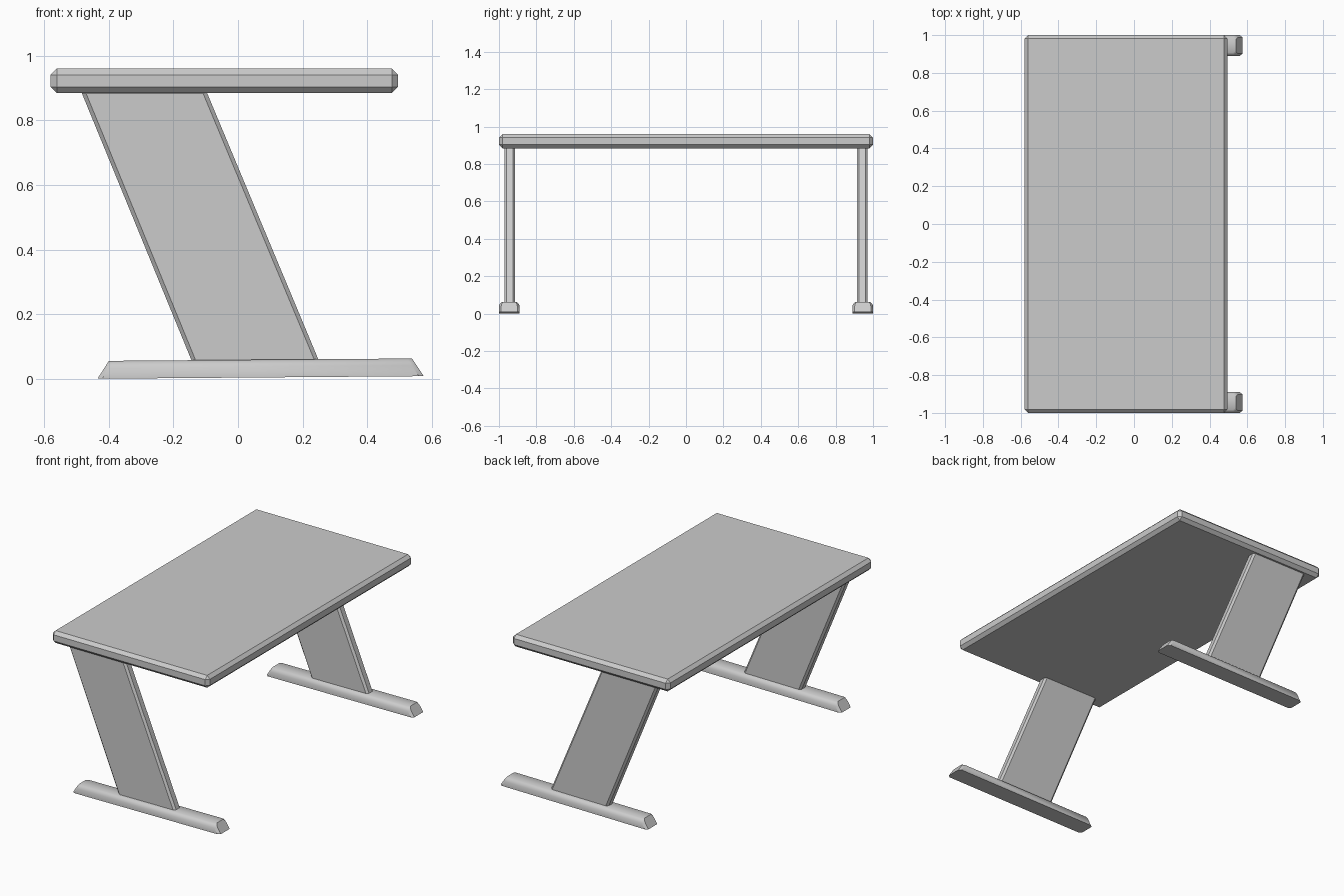
import bpy, bmesh, math
from mathutils import Matrix, Vector

if "Cube" in bpy.data.objects:
    bpy.data.objects.remove(bpy.data.objects["Cube"])

grey = bpy.data.materials.new("plain_grey")
grey.use_nodes = True
colour = (0.6, 0.6, 0.6, 1)
grey.diffuse_color = colour
grey.node_tree.nodes["Principled BSDF"].inputs["Base Color"].default_value = colour


def loft(name, rings):
    """Skin matching rings of points and close both ends."""
    bm = bmesh.new()
    loops = [[bm.verts.new(p) for p in ring] for ring in rings]
    n = len(loops[0])
    for a, b in zip(loops, loops[1:]):
        for i in range(n):
            j = (i + 1) % n
            bm.faces.new((a[i], a[j], b[j], b[i]))
    bm.faces.new(loops[0])
    bm.faces.new(loops[-1])
    bmesh.ops.recalc_face_normals(bm, faces=bm.faces)
    mesh = bpy.data.meshes.new(name)
    bm.to_mesh(mesh)
    bm.free()
    mesh.materials.append(grey)
    obj = bpy.data.objects.new(name, mesh)
    bpy.context.collection.objects.link(obj)
    return obj


def bevel(obj, width):
    mod = obj.modifiers.new("chamfer", "BEVEL")
    mod.width = width
    mod.segments = 1
    mod.limit_method = "ANGLE"


def rectangle(x0, x1, y0, y1, z):
    return [(x0, y0, z), (x1, y0, z), (x1, y1, z), (x0, y1, z)]


# Chamfered tabletop
top = loft("tabletop", [rectangle(-0.58, 0.495, -1, 1, z) for z in (0.884, 0.96)])
bevel(top, 0.019)


# Foot: rounded-shoulder bar with raked, chamfered ends
def foot_ring(reach, side, width):
    half = [(0.055, 0), (0.055, 0.033), (0.052, 0.043), (0.046, 0.05), (0.038, 0.055)]
    profile = half + [(-y, z) for y, z in reversed(half)]
    return [Vector((side * (reach - 0.65 * z), y * width, z)) for y, z in profile]


def make_foot(name, y):
    rings = [foot_ring(0.505, -1, 0.78), foot_ring(0.49, -1, 1),
             foot_ring(0.49, 1, 1), foot_ring(0.505, 1, 0.78)]
    tilt = Matrix.Translation((0.07, y, 0.004)) @ Matrix.Rotation(math.radians(-0.45), 4, "Y")
    foot = loft(name, [[tilt @ p for p in ring] for ring in rings])
    bpy.ops.object.select_all(action="DESELECT")
    foot.select_set(True)
    bpy.context.view_layer.objects.active = foot
    bpy.ops.object.shade_smooth_by_angle(angle=math.radians(40))


# Slanted leg panel and foot at each end of the table
for label, side in (("front", -1), ("back", 1)):
    y = side * 0.942
    leg = loft(label + "_leg", [rectangle(-0.137, 0.257, y - 0.029, y + 0.029, 0.04),
                                rectangle(-0.488, -0.1, y - 0.029, y + 0.029, 0.895)])
    bevel(leg, 0.012)
    make_foot(label + "_foot", side * 0.945)
